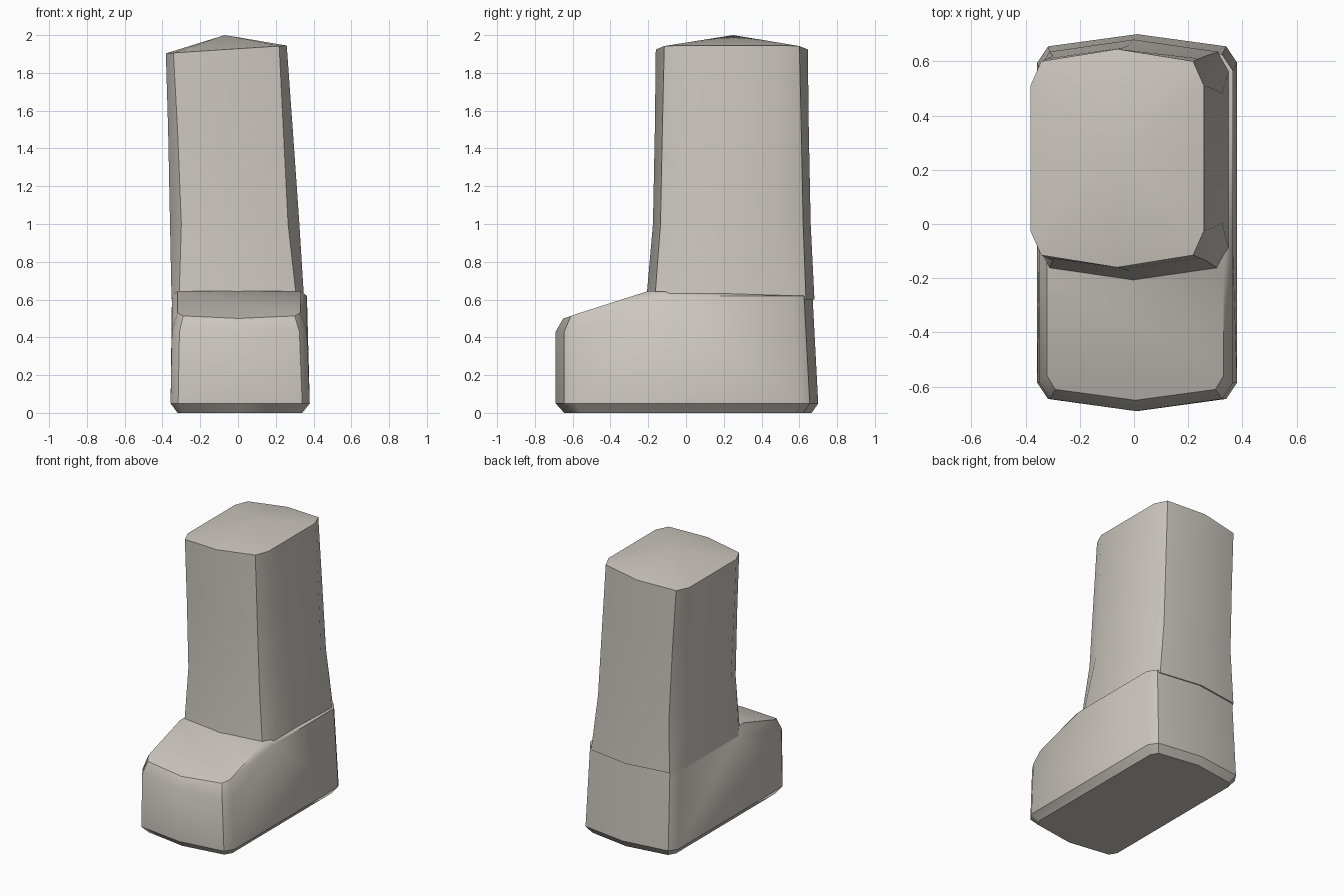
import bpy, bmesh, math

if "Cube" in bpy.data.objects:
    bpy.data.objects.remove(bpy.data.objects["Cube"])

grey = bpy.data.materials.new("warm_grey")
grey.diffuse_color = (0.60, 0.565, 0.515, 1)
grey.use_nodes = True
grey.node_tree.nodes["Principled BSDF"].inputs["Base Color"].default_value = grey.diffuse_color


def ring(x0, x1, y0, y1, cx, cy, bulge, zf, mid=(0.26,)):
    """Chamfered outline, with bowed front and back and extra points on the sides."""
    xc = (x0 + x1) / 2
    side = [y0 + cy] + list(mid) + [y1 - cy]
    pts = [(xc, y0 - bulge), (x1 - cx, y0)]
    pts += [(x1, y) for y in side]
    pts += [(x1 - cx, y1), (xc, y1 + bulge), (x0 + cx, y1)]
    pts += [(x0, y) for y in reversed(side)]
    pts += [(x0 + cx, y0)]
    return [(x, y, zf(x, y)) for x, y in pts]


def finish(name, bm, angle):
    bmesh.ops.recalc_face_normals(bm, faces=bm.faces)
    me = bpy.data.meshes.new(name)
    bm.to_mesh(me)
    bm.free()
    me.materials.append(grey)
    ob = bpy.data.objects.new(name, me)
    bpy.context.collection.objects.link(ob)
    bpy.ops.object.select_all(action='DESELECT')
    ob.select_set(True)
    bpy.context.view_layer.objects.active = ob
    bpy.ops.object.shade_smooth_by_angle(angle=math.radians(angle))
    return ob


# Base block with a sloping toe, chamfered all round
mid = (-0.09, 0.26)
levels = [
    ring(-0.32, 0.34, -0.60, 0.62, 0.03, 0.05, 0.045, lambda x, y: 0.0, mid),
    ring(-0.357, 0.38, -0.645, 0.655, 0.04, 0.06, 0.045, lambda x, y: 0.05, mid),
    ring(-0.35, 0.365, -0.645, 0.625, 0.04, 0.06, 0.045,
         lambda x, y: min(0.62, 0.43 + 0.38 * max(0, y + 0.59)), mid),
    ring(-0.32, 0.33, -0.61, 0.60, 0.03, 0.05, 0.04,
         lambda x, y: min(0.645, 0.50 + 0.335 * (y + 0.65)) if y < 0 else 0.62,
         (-0.20, 0.26)),
]
bm = bmesh.new()
for lv in levels:
    for p in lv:
        bm.verts.new(p)
bmesh.ops.convex_hull(bm, input=bm.verts)
bmesh.ops.delete(bm, geom=[v for v in bm.verts if not v.link_faces], context='VERTS')
finish("base_with_toe", bm, 35)

# Leaning shaft, lofted from outlines and closed with a low pointed roof
bm = bmesh.new()
levels = [
    ring(-0.352, 0.350, -0.165, 0.635, 0.04, 0.07, 0.045, lambda x, y: 0.60),
    ring(-0.360, 0.325, -0.135, 0.62, 0.06, 0.14, 0.04, lambda x, y: 1.0),
    ring(-0.370, 0.290, -0.125, 0.61, 0.05, 0.11, 0.04, lambda x, y: 1.5),
    ring(-0.382, 0.258, -0.115, 0.60, 0.04, 0.09, 0.045,
         lambda x, y: 1.928 + 0.065 * x),
]
rows = [[bm.verts.new(p) for p in lv] for lv in levels]
n = len(rows[0])
for a, b in zip(rows, rows[1:]):
    for i in range(n):
        j = (i + 1) % n
        bm.faces.new((a[i], a[j], b[j], b[i]))
peak = bm.verts.new((-0.07, 0.25, 2.0))
for i in range(n):
    bm.faces.new((rows[-1][i], rows[-1][(i + 1) % n], peak))
bm.faces.new(rows[0][::-1])
finish("shaft", bm, 40)
